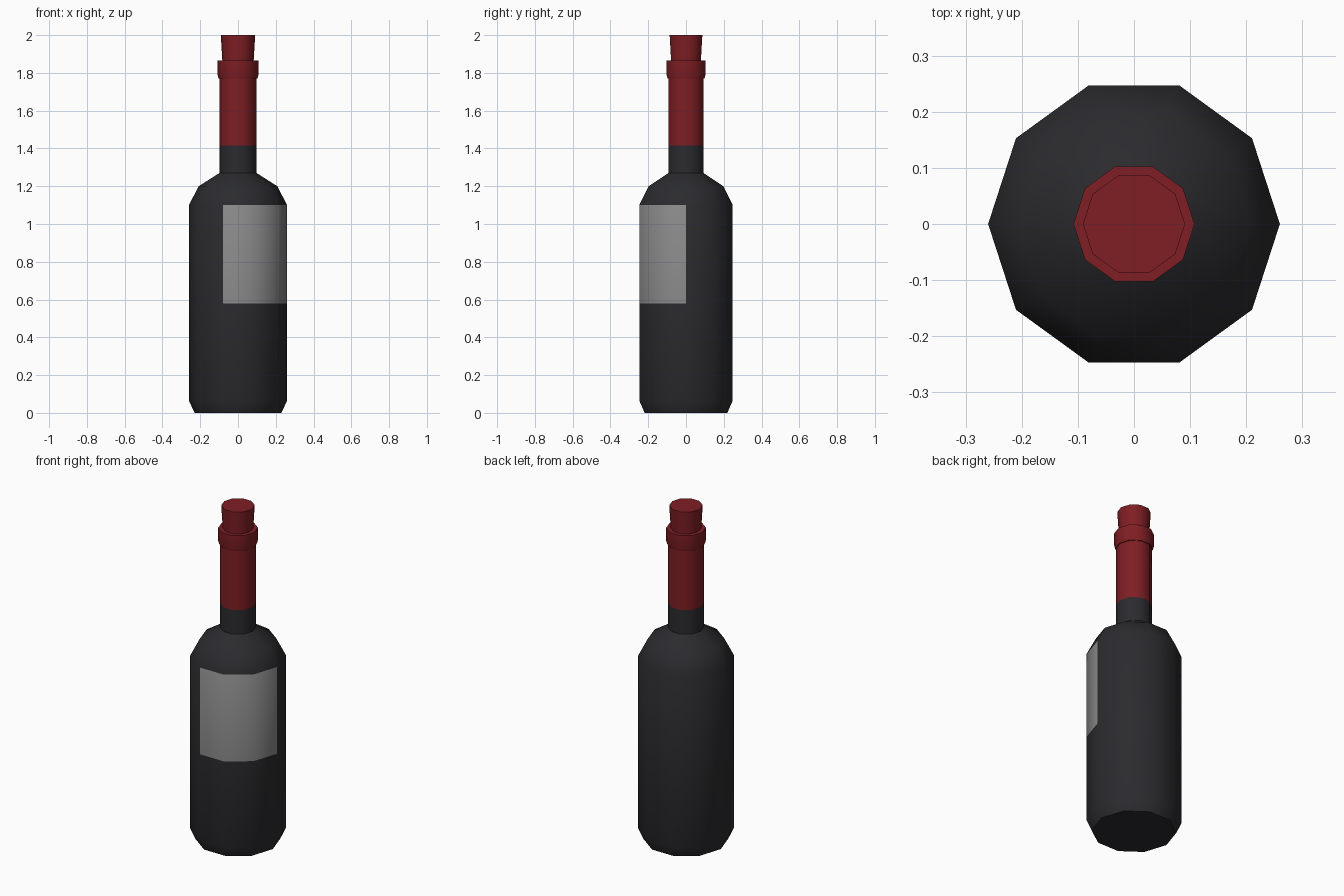
import bpy, bmesh
from math import cos, sin, pi, radians

if "Cube" in bpy.data.objects:
    bpy.data.objects.remove(bpy.data.objects["Cube"])

SIDES = 10


def material(name, rgb):
    m = bpy.data.materials.new(name)
    m.diffuse_color = (*rgb, 1)
    m.use_nodes = True
    m.node_tree.nodes["Principled BSDF"].inputs["Base Color"].default_value = m.diffuse_color
    return m


def lathe(name, profile, mats, cap_bottom=False, cap_top=False, label_band=None):
    """Spin (radius, z) points into a ten-sided shell."""
    bm = bmesh.new()
    rings = [[bm.verts.new((r * cos(2 * pi * i / SIDES), r * sin(2 * pi * i / SIDES), z))
              for i in range(SIDES)] for r, z in profile]
    for k, (a, b) in enumerate(zip(rings, rings[1:])):
        for i in range(SIDES):
            j = (i + 1) % SIDES
            f = bm.faces.new((a[i], a[j], b[j], b[i]))
            # the label wraps the three sides from -108 to 0 degrees
            if k == label_band and i >= SIDES - 3:
                f.material_index = 1
    if cap_bottom:
        bm.faces.new(rings[0][::-1])
    if cap_top:
        bm.faces.new(rings[-1])
    me = bpy.data.meshes.new(name)
    bm.to_mesh(me)
    bm.free()
    for m in mats:
        me.materials.append(m)
    ob = bpy.data.objects.new(name, me)
    bpy.context.collection.objects.link(ob)
    bpy.ops.object.select_all(action='DESELECT')
    ob.select_set(True)
    bpy.context.view_layer.objects.active = ob
    bpy.ops.object.shade_smooth_by_angle(angle=radians(40))
    return ob


glass = material("dark_glass", (0.024, 0.024, 0.028))
paper = material("label_paper", (0.25, 0.25, 0.25))
red = material("red_foil", (0.21, 0.013, 0.017))

# Glass body, shoulder and lower neck, with the flush paper label
lathe("bottle_glass",
      [(0.23, 0), (0.26, 0.065), (0.26, 0.58), (0.26, 1.10),
       (0.208, 1.20), (0.098, 1.27), (0.098, 1.415)],
      [glass, paper], cap_bottom=True, label_band=2)

# Foil sleeve around the upper neck
lathe("neck_foil", [(0.098, 1.415), (0.098, 1.77)], [red])

# Lip ring with a small chamfer below
lathe("lip_ring", [(0.098, 1.77), (0.103, 1.77), (0.108, 1.79),
                   (0.108, 1.865), (0.083, 1.865)], [red])

# Stopper, flaring slightly towards the top
lathe("stopper", [(0.083, 1.865), (0.091, 2.0)], [red], cap_top=True)
